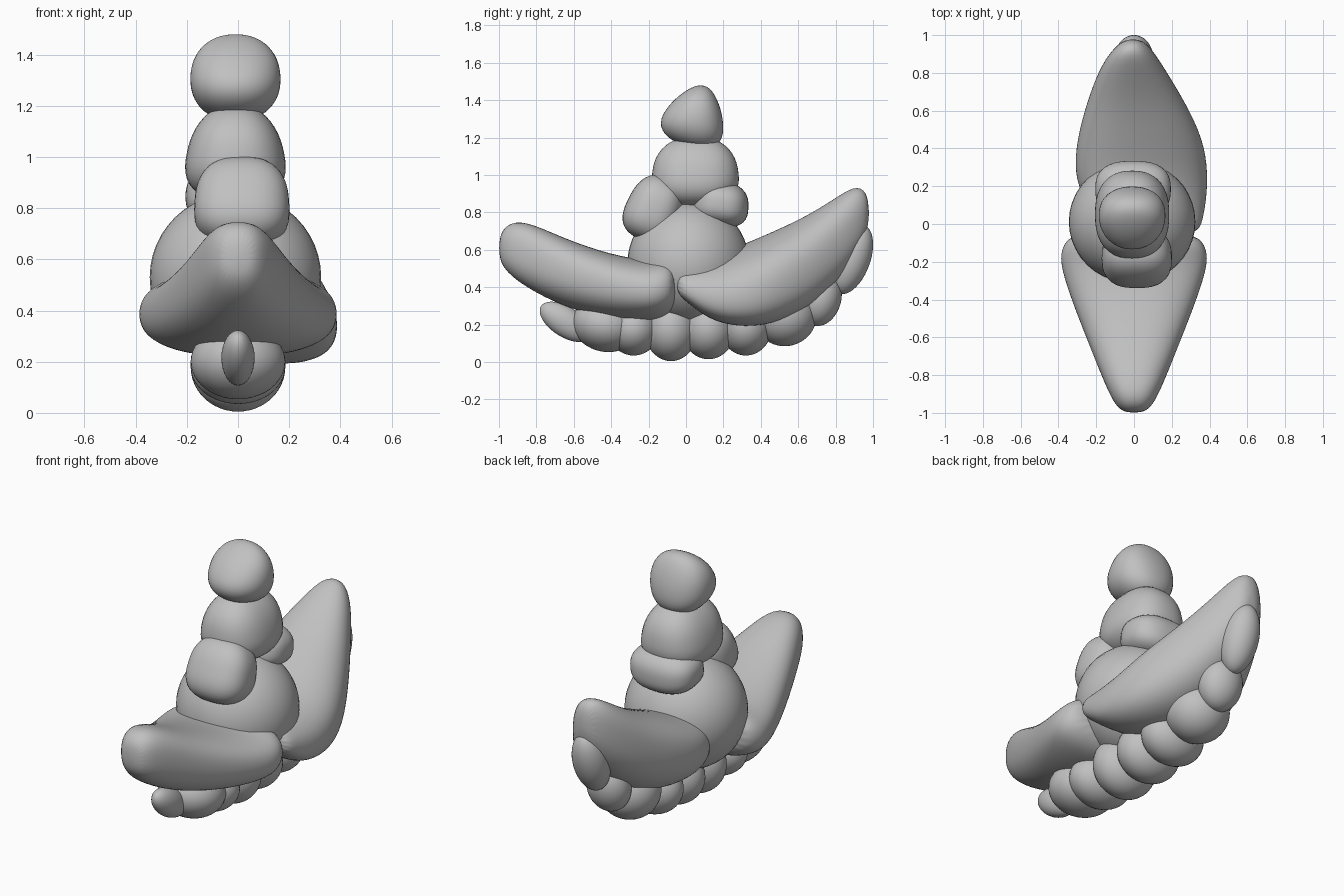
import bpy, bmesh, math
from math import cos, sin, pi
from mathutils import Matrix

cube = bpy.data.objects.get("Cube")
if cube:
    bpy.data.objects.remove(cube, do_unlink=True)

clay = bpy.data.materials.new("grey clay")
clay.use_nodes = True
GREY = (0.53, 0.53, 0.53, 1)
clay.diffuse_color = GREY
clay.node_tree.nodes["Principled BSDF"].inputs["Base Color"].default_value = GREY


def power(v, n):
    return math.copysign(abs(v) ** (2 / n), v)


def finish(name, bm):
    bmesh.ops.recalc_face_normals(bm, faces=bm.faces)
    for f in bm.faces:
        f.smooth = True
    mesh = bpy.data.meshes.new(name)
    bm.to_mesh(mesh)
    bm.free()
    mesh.materials.append(clay)
    ob = bpy.data.objects.new(name, mesh)
    bpy.context.collection.objects.link(ob)
    return ob


def blob(name, loc, size, tilt=0, box=2.0, taper_x=0, taper_y=0):
    """Rounded lump: box above 2 squares it off, tapers narrow the top."""
    bm = bmesh.new()
    bmesh.ops.create_uvsphere(bm, u_segments=40, v_segments=24, radius=1)
    for v in bm.verts:
        k = sum(abs(c) ** box for c in v.co) ** (-1 / box)
        x, y, z = v.co * k
        v.co = (x * size[0] * (1 - taper_x * z),
                y * size[1] * (1 - taper_y * z), z * size[2])
    ob = finish(name, bm)
    ob.matrix_world = Matrix.Translation(loc) @ Matrix.Rotation(math.radians(tilt), 4, 'X')
    return ob


def petal(name, rings, drop, roll=0, box=2.4, sides=24):
    """Loft of rounded sections: y, left x, right x, low z, high z.
    Drop lowers both rims, roll lowers the +x rim and lifts the other."""
    bm = bmesh.new()
    loops = []
    for y, xa, xb, za, zb in rings:
        loop = []
        for i in range(sides):
            a = 2 * pi * i / sides
            u, w = power(cos(a), box), power(sin(a), box)
            x = (xa + xb) / 2 + u * (xb - xa) / 2
            z = (za + zb) / 2 + w * (zb - za) / 2 - drop * u * u - roll * x
            loop.append(bm.verts.new((x, y, z)))
        loops.append(loop)
    for a, b in zip(loops, loops[1:]):
        for i in range(sides):
            j = (i + 1) % sides
            bm.faces.new((a[i], a[j], b[j], b[i]))
    bm.faces.new(loops[0])
    bm.faces.new(loops[-1])
    ob = finish(name, bm)
    sub = ob.modifiers.new("smooth", 'SUBSURF')
    sub.levels = sub.render_levels = 2
    return ob


# Stacked body
blob("belly", (-0.01, 0.012, 0.53), (0.335, 0.325, 0.33))
blob("torso", (-0.01, 0.05, 1.015), (0.19, 0.23, 0.19), box=2.4, taper_x=0.2, taper_y=0.1)
blob("chest", (0.015, -0.17, 0.82), (0.185, 0.148, 0.18), tilt=-22, box=2.6, taper_x=0.06, taper_y=0.1)
blob("back_lump", (-0.005, 0.185, 0.845), (0.2, 0.15, 0.12), tilt=-8, box=2.6, taper_y=0.08)
blob("head", (-0.01, 0.05, 1.315), (0.176, 0.155, 0.168), tilt=-17, box=2.2, taper_x=0.05, taper_y=0.4)

# Front petal, symmetric
front = [(-1.0, 0.05, 0.55, 0.67), (-0.96, 0.1, 0.48, 0.74), (-0.86, 0.15, 0.4, 0.76),
         (-0.65, 0.235, 0.29, 0.66), (-0.4, 0.335, 0.225, 0.575), (-0.2, 0.4, 0.215, 0.54),
         (-0.11, 0.38, 0.23, 0.57), (-0.04, 0.32, 0.3, 0.52)]
petal("front_petal", [(y, -w, w, lo, hi) for y, w, lo, hi in front], drop=0.0)

# Back petal, wider and lower on its left
petal("back_petal", [
    (-0.06, 0.0, 0.34, 0.41, 0.54), (0.02, -0.12, 0.365, 0.34, 0.56),
    (0.12, -0.27, 0.385, 0.25, 0.58),
    (0.27, -0.32, 0.395, 0.205, 0.61), (0.45, -0.305, 0.37, 0.21, 0.69),
    (0.65, -0.25, 0.27, 0.29, 0.78), (0.82, -0.185, 0.165, 0.44, 0.89),
    (0.92, -0.12, 0.1, 0.58, 0.95), (0.98, -0.05, 0.04, 0.72, 0.89)], drop=0.015, roll=0.15)

# Curved row of lumps along the underside, front to back: y, z, sizes, tilt
lumps = [(-0.645, 0.215, 0.065, 0.155, 0.08, -33), (-0.43, 0.2, 0.185, 0.18, 0.145, -12),
         (-0.28, 0.18, 0.185, 0.14, 0.145, 0), (-0.08, 0.18, 0.185, 0.145, 0.175, 0),
         (0.12, 0.18, 0.185, 0.145, 0.165, 0), (0.32, 0.19, 0.185, 0.14, 0.155, 0),
         (0.53, 0.25, 0.175, 0.17, 0.165, 15), (0.72, 0.34, 0.125, 0.11, 0.15, -15),
         (0.885, 0.55, 0.1, 0.1, 0.195, -20)]
for i, (y, z, sx, sy, sz, tilt) in enumerate(lumps, 1):
    blob(f"underside_lump_{i}", (0, y, z), (sx, sy, sz), tilt)
